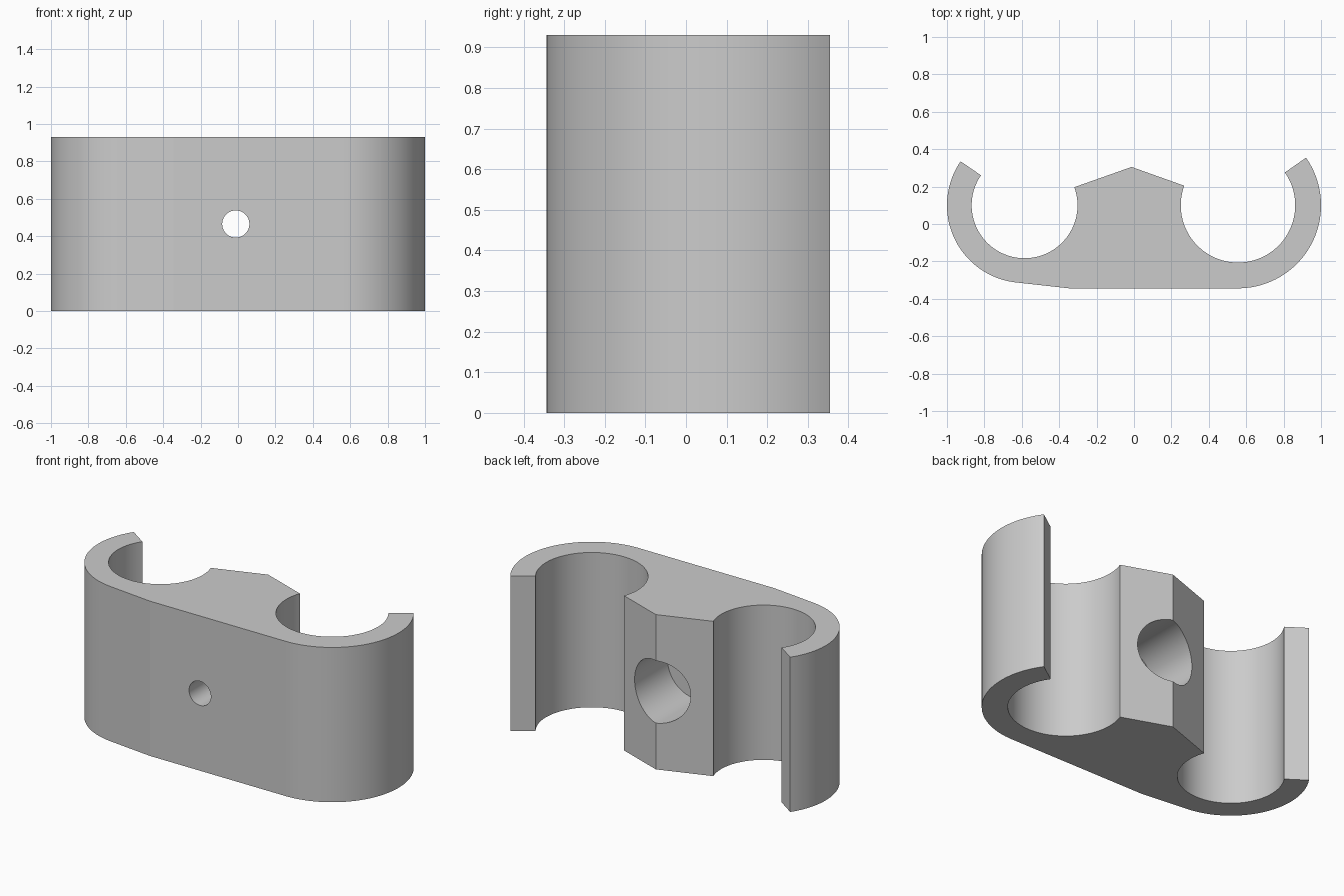
import bpy, bmesh
from math import sin, cos, radians
from mathutils import Matrix, Vector

if "Cube" in bpy.data.objects:
    bpy.data.objects.remove(bpy.data.objects["Cube"], do_unlink=True)

HEIGHT = 0.93
HOLE_X, HOLE_Z = -0.012, 0.465


def arc(cx, cy, r, start, end, steps):
    """Points on an arc, angles in degrees."""
    angles = [radians(start + (end - start) * i / steps) for i in range(steps + 1)]
    return [(cx + r * cos(a), cy + r * sin(a)) for a in angles]


def add_object(name, bm):
    bmesh.ops.recalc_face_normals(bm, faces=bm.faces)
    mesh = bpy.data.meshes.new(name)
    bm.to_mesh(mesh)
    bm.free()
    obj = bpy.data.objects.new(name, mesh)
    bpy.context.collection.objects.link(obj)
    return obj


# Outline of the two open clips joined by a solid peaked middle
left, right = (-0.585, 0.10), (0.556, 0.10)
outline = (
    arc(*left, 0.415, 145.5, 263.7, 40)         # left outer wall
    + [(-0.345, -0.344)]                        # bend in the front face
    + arc(*right, 0.444, 270, 395, 42)          # right outer wall
    + arc(*right, 0.306, 35, -200, 80)          # right bore
    + [(-0.013, 0.305)]                         # peak
    + arc(*left, 0.283, 20, -214.5, 80)         # left bore
)
bm = bmesh.new()
base = bm.faces.new([bm.verts.new((x, y, 0)) for x, y in outline])
walls = bmesh.ops.extrude_face_region(bm, geom=[base])
top = [v for v in walls["geom"] if isinstance(v, bmesh.types.BMVert)]
bmesh.ops.translate(bm, verts=top, vec=(0, 0, HEIGHT))
body = add_object("double_clip_body", bm)


def drill(name, radius, y0, y1):
    """Cut a round hole along y from y0 to y1."""
    bm = bmesh.new()
    place = (Matrix.Translation(Vector((HOLE_X, (y0 + y1) / 2, HOLE_Z)))
             @ Matrix.Rotation(radians(90), 4, "X"))
    bmesh.ops.create_cone(bm, cap_ends=True, segments=96, radius1=radius,
                          radius2=radius, depth=y1 - y0, matrix=place)
    cutter = add_object(name, bm)
    cutter.hide_render = True
    mod = body.modifiers.new(name, "BOOLEAN")
    mod.operation = "DIFFERENCE"
    mod.solver = "EXACT"
    mod.object = cutter
    bpy.ops.object.modifier_apply(modifier=name)
    bpy.data.objects.remove(cutter, do_unlink=True)


bpy.ops.object.select_all(action="DESELECT")
body.select_set(True)
bpy.context.view_layer.objects.active = body

# Screw hole with a wide recess from the back
drill("screw_hole", 0.0725, -0.6, 0.6)
drill("screw_head_recess", 0.187, -0.075, 0.6)

bpy.ops.object.shade_smooth_by_angle(angle=radians(5))

# Plain grey material
grey = bpy.data.materials.new("light_grey")
grey.use_nodes = True
colour = (0.6, 0.6, 0.6, 1)
grey.diffuse_color = colour
grey.node_tree.nodes["Principled BSDF"].inputs["Base Color"].default_value = colour
body.data.materials.clear()
body.data.materials.append(grey)
